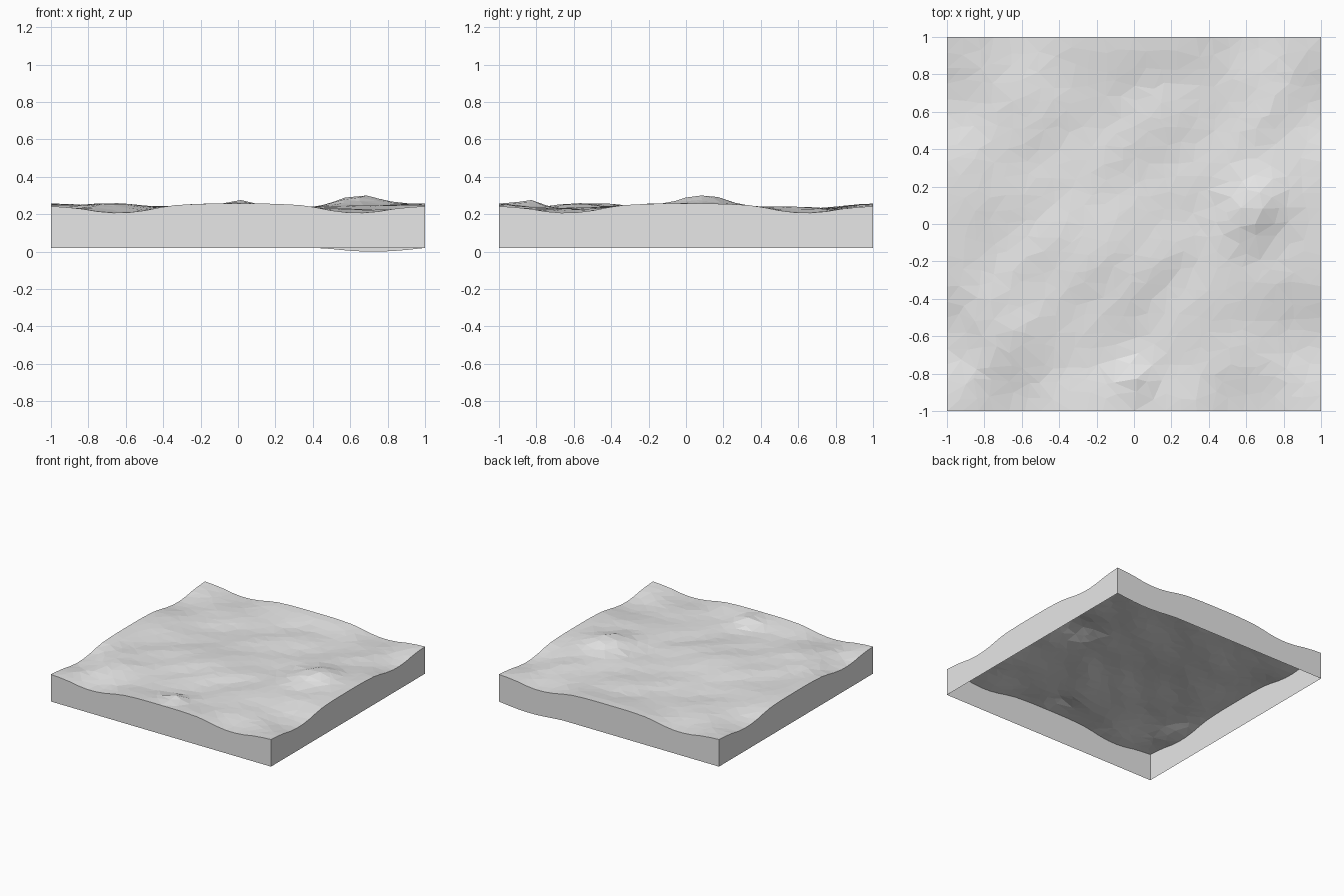
import bpy
import bmesh
import math
import random
from mathutils import Vector, noise

random.seed(4)
N = 24            # cells along each side
BASE = 0.02       # height of the wall foot

if "Cube" in bpy.data.objects:
    bpy.data.objects.remove(bpy.data.objects["Cube"])

# Single grey material
grey = bpy.data.materials.new("light_grey")
grey.use_nodes = True
colour = (0.8, 0.8, 0.8, 1.0)
grey.diffuse_color = colour
grey.node_tree.nodes["Principled BSDF"].inputs["Base Color"].default_value = colour

# Wavy edge profile, shared by all four sides: (distance from middle, height)
PROFILE = [(0, .257), (.15, .257), (.32, .251), (.42, .236), (.52, .216),
           (.62, .206), (.72, .21), (.84, .23), (.92, .238), (1, .243)]

# Hills and hollows: x, y, height, radius
HILLS = [(.65, .1, .066, .19), (0, -.83, .036, .1), (-.72, -.55, .03, .2),
         (-.1, -.18, .022, .28), (.15, .62, .01, .15), (.62, -.25, .02, .22),
         (.82, -.62, -.015, .2), (-.45, .35, -.006, .25), (-.8, .15, .012, .2)]


def smooth(t):
    t = max(0.0, min(1.0, t))
    return t * t * (3 - 2 * t)


def edge_height(t):
    t = min(abs(t), 1.0)
    for (a, za), (b, zb) in zip(PROFILE, PROFILE[1:]):
        if t <= b:
            return za + (zb - za) * (t - a) / (b - a)
    return PROFILE[-1][1]


def ground_height(x, y):
    edge = edge_height(x if abs(y) > abs(x) else y)
    inset = 1 - max(abs(x), abs(y))
    # rolling ground with ripples drawn out along the diagonal
    z = 0.23 + 0.014 * noise.noise(Vector(((x + y) * 1.6, (x - y) * 4, 2.3)))
    z = edge + (z - edge) * smooth(inset / 0.3)
    fade = smooth(inset / 0.15)
    for hx, hy, h, r in HILLS:
        z += fade * h * math.exp(-((x - hx) ** 2 + (y - hy) ** 2) / (r * r))
    return z


def wall_foot(x, y):
    # the back wall sags a little near its left end
    if y > 0.999 and x > 0.45:
        return BASE - BASE * math.sin(math.pi * (x - 0.45) / 0.55)
    return BASE


def add_object(name, bm):
    mesh = bpy.data.meshes.new(name)
    bm.to_mesh(mesh)
    bm.free()
    mesh.materials.append(grey)
    obj = bpy.data.objects.new(name, mesh)
    bpy.context.collection.objects.link(obj)
    return obj


# Faceted ground surface
bm = bmesh.new()
bmesh.ops.create_grid(bm, x_segments=N, y_segments=N, size=1)
for v in bm.verts:
    if not v.is_boundary:
        v.co.x += random.uniform(-.027, .027)
        v.co.y += random.uniform(-.027, .027)
    v.co.z = ground_height(v.co.x, v.co.y)
rim = [(e.verts[0].co.copy(), e.verts[1].co.copy()) for e in bm.edges if e.is_boundary]
bmesh.ops.triangulate(bm, faces=bm.faces[:], quad_method='SHORT_EDGE')
add_object("ground_surface", bm)

# Open-bottomed side walls hanging from the rim
bm = bmesh.new()
for a, b in rim:
    # keep every wall panel facing outwards
    if a.x * b.y - a.y * b.x < 0:
        a, b = b, a
    on_back = a.y > 0.999 and b.y > 0.999
    feet = [Vector((p.x, p.y, wall_foot(p.x, p.y) if on_back else BASE)) for p in (a, b)]
    bm.faces.new([bm.verts.new(p) for p in (feet[0], feet[1], b, a)])
bmesh.ops.remove_doubles(bm, verts=bm.verts[:], dist=0.0001)
add_object("side_walls", bm)
